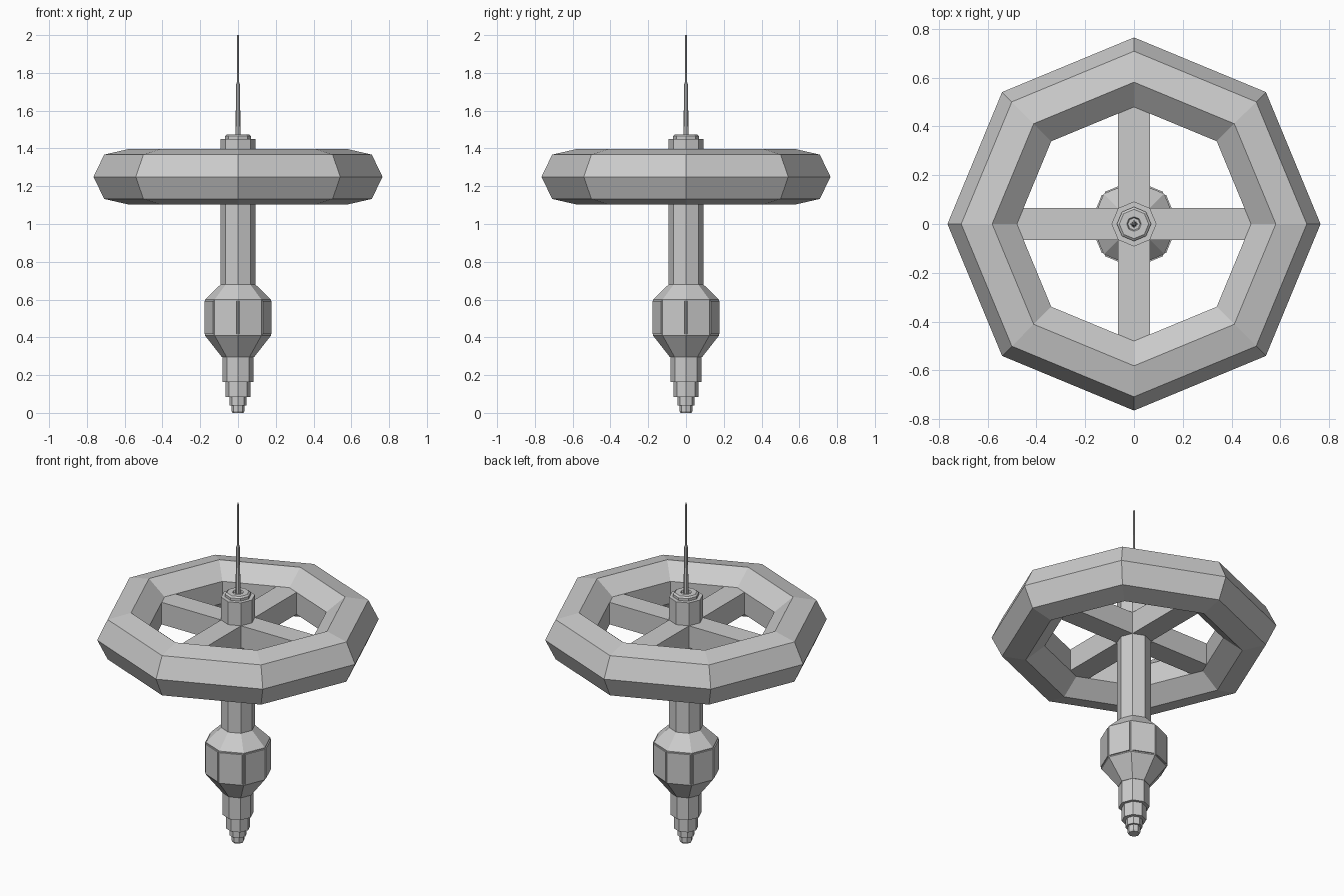
import bpy
import bmesh
from math import cos, sin, pi, tau

cube = bpy.data.objects.get("Cube")
if cube:
    bpy.data.objects.remove(cube, do_unlink=True)

grey = bpy.data.materials.new("hull_grey")
grey.use_nodes = True
COLOUR = (0.6, 0.6, 0.6, 1)
grey.diffuse_color = COLOUR
grey.node_tree.nodes["Principled BSDF"].inputs["Base Color"].default_value = COLOUR

SIDES = 8


def finish(name, bm):
    bmesh.ops.recalc_face_normals(bm, faces=bm.faces)
    mesh = bpy.data.meshes.new(name)
    bm.to_mesh(mesh)
    bm.free()
    mesh.materials.append(grey)
    obj = bpy.data.objects.new(name, mesh)
    bpy.context.collection.objects.link(obj)
    return obj


def lathe(profile, closed=False):
    """Spin (radius, height) points into an octagonal solid."""
    bm = bmesh.new()
    rings = [[bm.verts.new((r * cos(tau * i / SIDES), r * sin(tau * i / SIDES), z))
              for i in range(SIDES)] for r, z in profile]
    pairs = list(zip(rings, rings[1:]))
    if closed:
        pairs.append((rings[-1], rings[0]))
    else:
        bm.faces.new(rings[0])
        bm.faces.new(rings[-1])
    for a, b in pairs:
        for i in range(SIDES):
            j = (i + 1) % SIDES
            bm.faces.new((a[i], a[j], b[j], b[i]))
    bmesh.ops.recalc_face_normals(bm, faces=bm.faces)
    return bm


# Habitat ring with a seven-sided section
MID = 1.25
ring = [(0.615 + 0.15 * cos(tau * k / 7), MID + 0.15 * sin(tau * k / 7)) for k in range(7)]
finish("habitat_ring", lathe(ring, closed=True))

# Crossed spokes
for name, size in (("spoke_x", (1.0, 0.13, 0.13)), ("spoke_y", (0.13, 1.0, 0.13))):
    bm = bmesh.new()
    bmesh.ops.create_cube(bm, size=1)
    bmesh.ops.scale(bm, vec=size, verts=bm.verts)
    bmesh.ops.translate(bm, vec=(0, 0, MID), verts=bm.verts)
    finish(name, bm)

# Central shaft and docking cap
finish("central_shaft", lathe([(0.092, 0.66), (0.092, 1.45)]))
finish("docking_cap", lathe([(0.07, 1.44), (0.07, 1.465), (0.06, 1.473),
                             (0.03, 1.473), (0.025, 1.462)]))

# Two-stage antenna
finish("antenna", lathe([(0.014, 1.45), (0.010, 1.74), (0.006, 1.75), (0.004, 2.0)]))

# Lower module with raised wall panels
bm = lathe([(0.085, 0.295), (0.175, 0.41), (0.175, 0.60), (0.092, 0.68)])
walls = [f for f in bm.faces if abs(f.normal.z) < 0.01]
bmesh.ops.inset_individual(bm, faces=walls, thickness=0.009)
bmesh.ops.inset_individual(bm, faces=walls, thickness=0.0005, depth=0.006)
finish("lower_module", bm)

# Stepped docking port
finish("docking_port", lathe([(0.03, 0.0), (0.035, 0.01), (0.035, 0.04), (0.046, 0.04),
                              (0.046, 0.083), (0.066, 0.083), (0.066, 0.163),
                              (0.083, 0.163), (0.083, 0.30)]))
